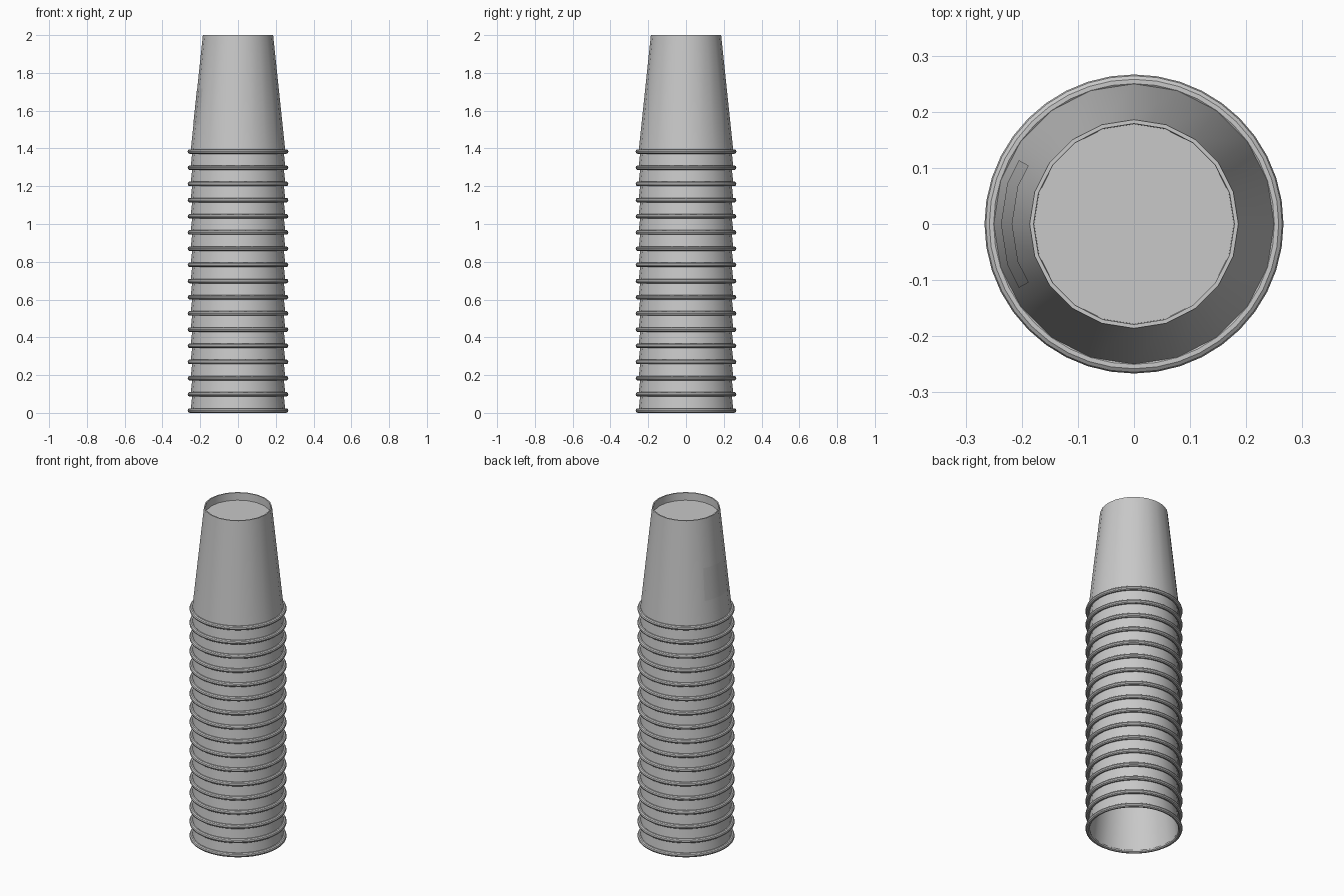
import bpy, bmesh, math

if "Cube" in bpy.data.objects:
    bpy.data.objects.remove(bpy.data.objects["Cube"])

CUPS = 17            # nested, upside-down cups
STEP = 0.0857        # height between neighbouring rims
HEIGHT = 2.0 - STEP * (CUPS - 1)
SIDES = 20
R_LOW, R_TOP, Z_LOW = 0.251, 0.186, 0.0125
WALL = 0.007


def material(name, value):
    mat = bpy.data.materials.new(name)
    mat.diffuse_color = (value, value, value, 1)
    mat.use_nodes = True
    mat.node_tree.nodes["Principled BSDF"].inputs["Base Color"].default_value = mat.diffuse_color
    return mat


grey = material("light grey plastic", 0.58)
label_grey = material("label grey", 0.53)


def wall_radius(z):
    return R_LOW + (R_TOP - R_LOW) * (z - Z_LOW) / (HEIGHT - Z_LOW)


def lathe(name, profile, sides, closed=False):
    """Revolve (radius, z) points around z into a mesh."""
    bm = bmesh.new()
    rings = []
    for r, z in profile:
        if r == 0:
            rings.append([bm.verts.new((0, 0, z))] * sides)
        else:
            rings.append([bm.verts.new((r * math.cos(math.tau * i / sides),
                                        r * math.sin(math.tau * i / sides), z))
                          for i in range(sides)])
    pairs = list(zip(rings, rings[1:]))
    if closed:
        pairs.append((rings[-1], rings[0]))
    for a, b in pairs:
        for i in range(sides):
            j = (i + 1) % sides
            corners = list(dict.fromkeys((a[i], a[j], b[j], b[i])))
            if len(corners) > 2:
                bm.faces.new(corners)
    bmesh.ops.recalc_face_normals(bm, faces=bm.faces[:])
    mesh = bpy.data.meshes.new(name)
    bm.to_mesh(mesh)
    bm.free()
    mesh.materials.append(grey)
    return mesh


def place(name, mesh, z=0.0):
    ob = bpy.data.objects.new(name, mesh)
    bpy.context.collection.objects.link(ob)
    ob.location.z = z
    return ob


def smooth(ob):
    bpy.ops.object.select_all(action='DESELECT')
    ob.select_set(True)
    bpy.context.view_layer.objects.active = ob
    bpy.ops.object.shade_smooth_by_angle(angle=math.radians(35))


# Cup body: tapered wall with a recessed base
floor = HEIGHT - 0.045
body = lathe("cup_body", [
    (0, floor - 0.006),
    (wall_radius(floor - 0.006) - WALL, floor - 0.006),
    (R_LOW - WALL, Z_LOW), (R_LOW, Z_LOW),
    (R_TOP, HEIGHT), (R_TOP - WALL, HEIGHT),
    (R_TOP - WALL - 0.001, floor), (0, floor)], SIDES)

# Rolled rim: a ring with a round section
rim = lathe("cup_rim", [(0.254 + 0.0125 * math.cos(math.tau * k / 10),
                         Z_LOW + 0.0125 * math.sin(math.tau * k / 10))
                        for k in range(10)], 40, closed=True)

for n in range(CUPS):
    for name, mesh in (("cup_body", body), ("cup_rim", rim)):
        ob = place(f"{name}_{n + 1}", mesh, n * STEP)
        if n == 0:
            smooth(ob)

# Label: thin plate following the facets of the top cup on the left side
bm = bmesh.new()
rows = []
for z in (0.155, 0.345):
    row = []
    for deg in (-29, -18, 0, 18, 29):
        facet = math.cos(math.radians(9)) / math.cos(math.radians(deg % 18 - 9))
        r = wall_radius(z) * facet + 0.0012
        a = math.radians(180 + deg)
        row.append(bm.verts.new((r * math.cos(a), r * math.sin(a), z)))
    rows.append(row)
for i in range(4):
    bm.faces.new((rows[0][i], rows[0][i + 1], rows[1][i + 1], rows[1][i]))
mesh = bpy.data.meshes.new("label")
bm.to_mesh(mesh)
bm.free()
mesh.materials.append(label_grey)
smooth(place("label", mesh, (CUPS - 1) * STEP))
